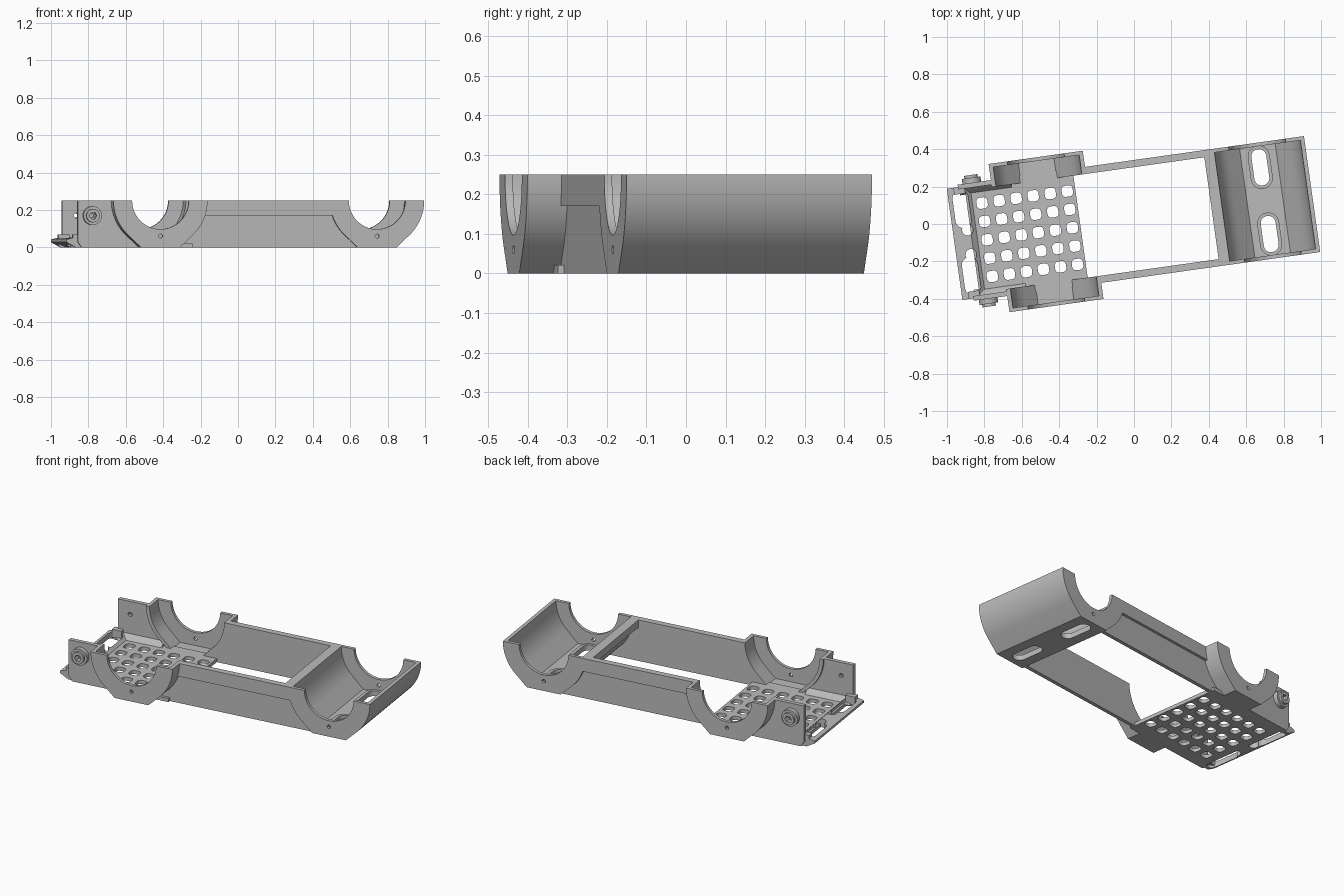
import bpy, bmesh
from math import sin, cos, tan, pi, radians
from mathutils import Matrix

if "Cube" in bpy.data.objects:
    bpy.data.objects.remove(bpy.data.objects["Cube"])

TOP, WALL = 0.25, 0.022          # rim height, shell thickness
LEFT, RIGHT, R = -0.471, 0.711, 0.254   # cradle centres and radius
HOLE = 0.153
HALF, WIDE = 0.313, 0.40         # half widths of the body and the wide cradle
PLACE = Matrix.Rotation(radians(8), 4, 'Z') @ Matrix.Translation((0, 0.026, 0))

grey = bpy.data.materials.new("plain_grey")
grey.use_nodes = True
grey.diffuse_color = (0.5, 0.5, 0.5, 1)
grey.node_tree.nodes["Principled BSDF"].inputs["Base Color"].default_value = (0.5, 0.5, 0.5, 1)
parts = []


def prism(name, outlines, a, b, axis='y', keep=True):
    """Extrude one or more outlines from a to b along an axis."""
    if not isinstance(outlines[0], list):
        outlines = [outlines]
    put = {'x': lambda p, t: (t, p[0], p[1]),
           'y': lambda p, t: (p[0], t, p[1]),
           'z': lambda p, t: (p[0], p[1], t)}[axis]
    bm = bmesh.new()
    for pts in outlines:
        lo = [bm.verts.new(put(p, a)) for p in pts]
        hi = [bm.verts.new(put(p, b)) for p in pts]
        bm.faces.new(lo)
        bm.faces.new(hi[::-1])
        for i in range(len(pts)):
            j = (i + 1) % len(pts)
            bm.faces.new((lo[j], lo[i], hi[i], hi[j]))
    bmesh.ops.recalc_face_normals(bm, faces=bm.faces)
    bm.transform(PLACE)
    mesh = bpy.data.meshes.new(name)
    bm.to_mesh(mesh)
    bm.free()
    mesh.materials.append(grey)
    ob = bpy.data.objects.new(name, mesh)
    bpy.context.collection.objects.link(ob)
    if keep:
        parts.append(ob)
    else:
        ob.hide_render = True
    return ob


def cut(ob, outlines, a, b, axis='y'):
    """Subtract extruded outlines from an object."""
    cutter = prism("cutter", outlines, a, b, axis, keep=False)
    mod = ob.modifiers.new("cut", 'BOOLEAN')
    mod.operation, mod.solver, mod.object = 'DIFFERENCE', 'EXACT', cutter
    bpy.context.view_layer.objects.active = ob
    bpy.ops.object.modifier_apply(modifier=mod.name)
    bpy.data.objects.remove(cutter)


def box(x0, x1, y0, y1):
    return [(x0, y0), (x1, y0), (x1, y1), (x0, y1)]


def ring(cx, cy, r, n=24):
    return [(cx + r * cos(2 * pi * i / n), cy + r * sin(2 * pi * i / n)) for i in range(n)]


def rounded(cx, cy, w, h, r, n=6):
    """Rectangle with round corners."""
    pts = []
    for q, (sx, sy) in enumerate([(1, 1), (-1, 1), (-1, -1), (1, -1)]):
        for i in range(n + 1):
            a = (q + i / n) * pi / 2
            pts.append((cx + sx * (w / 2 - r) + r * cos(a), cy + sy * (h / 2 - r) + r * sin(a)))
    return pts


def side(cx, r, s):
    """Half cradle profile from rim to floor: an arc, then a 45 degree slope."""
    arc = [(cx + s * r * cos(i * pi / 40), TOP - r * sin(i * pi / 40)) for i in range(11)]
    return arc + [(cx + s * r * tan(pi / 8), TOP - r)]


def cradle(cx, r):
    return side(cx, r, 1) + side(cx, r, -1)[::-1]


def lift(pts):
    """Seat the lowest profile points exactly on the ground."""
    return [(x, max(0, z + R - TOP)) if z < 0.002 else (x, z) for x, z in pts]


def shell(cx):
    return lift(cradle(cx, R)) + cradle(cx, R - WALL)[::-1]


def end_plate(cx):
    arc = [(cx - HOLE * cos(pi * i / 32), TOP - HOLE * sin(pi * i / 32)) for i in range(33)]
    return lift(cradle(cx, R)) + arc


# Right cradle: trough, end plates, divider lip and rimmed floor slots
trough = prism("right_trough", shell(RIGHT), -HALF, HALF)
slots = [rounded(RIGHT, s * 0.18, 0.08, 0.195, 0.039) for s in (1, -1)]
rims = [rounded(RIGHT, s * 0.18, 0.118, 0.232, 0.058) for s in (1, -1)]
cut(trough, slots, -0.1, 0.1, 'z')
rim = prism("slot_rims", rims, 0.005, 0.032, 'z')
cut(rim, slots, -0.1, 0.1, 'z')
prism("divider_lip", box(0.422, 0.475, 0.205, TOP), -0.29, 0.29)

# Perforated floor of the left bay
floor = prism("perforated_floor", box(-0.87, -0.285, -HALF, HALF), 0, WALL, 'z')
grid = [rounded(-0.789 + 0.092 * i, 0.099 * j, 0.06, 0.06, 0.02, 4)
        for i in range(6) for j in range(-2, 3)]
cut(floor, grid, -0.1, 0.1, 'z')

# Slotted tongue at the left end
tongue = prism("end_tongue", [(-0.915, 0), (-0.965, 0.028), (-0.965, 0.042), (-0.935, 0.05),
                              (-0.87, 0.05), (-0.84, WALL), (-0.84, 0)], -0.3, 0.3)
cut(tongue, [rounded(-0.9, s * 0.18, 0.085, 0.2, 0.04) for s in (1, -1)], -0.1, 0.1, 'z')
cut(tongue, [ring(-0.885, s * 0.067, 0.03) for s in (1, -1)], -0.1, 0.1, 'z')

for s, tag in ((1, "back"), (-1, "front")):
    # Cradle end plates with a small fixing hole under each round opening
    for cx, edge, label in ((LEFT, WIDE, "left"), (RIGHT, HALF, "right")):
        plate = prism(f"{tag}_{label}_end_plate", end_plate(cx), s * (edge - 0.02), s * edge)
        cut(plate, ring(cx, 0.06, 0.011, 12), s * 0.2, s * 0.5)

    # Wide cradle trough
    prism(f"{tag}_left_trough", shell(LEFT), s * 0.275, s * WIDE)

    # Rail between the cradles, thinner below its top band
    rail = lift(side(LEFT, R, 1)) + lift(side(RIGHT, R, -1))[::-1]
    prism(f"{tag}_rail", rail, s * 0.275, s * 0.297)
    band = [(-0.235, TOP), (-0.235, 0.17), (0.475, 0.17), (0.475, TOP)]
    prism(f"{tag}_rail_band", band, s * 0.29, s * HALF)

    # Side wall of the left bay, with a pin hole
    wall = prism(f"{tag}_side_wall", [(-0.905, TOP), (-0.905, 0.03), (-0.885, 0)]
                 + lift(side(LEFT, R, -1))[::-1], s * 0.288, s * HALF)
    cut(wall, ring(-0.83, 0.17, 0.013, 12), s * 0.2, s * 0.5)
    prism(f"{tag}_wall_fillet", [(s * 0.255, 0.015), (s * 0.265, 0.03), (s * 0.29, 0.055),
                                 (s * 0.29, 0.015)], -0.9, -0.62, 'x')
    prism(f"{tag}_corner_block", box(-0.93, -0.87, 0.02, 0.07), s * 0.262, s * 0.3)

    # Round boss with a hexagonal socket
    boss = prism(f"{tag}_boss", ring(-0.828, 0.17, 0.05, 32), s * 0.305, s * 0.34)
    cap = prism(f"{tag}_boss_cap", ring(-0.828, 0.17, 0.036, 32), s * 0.33, s * 0.355)
    for ob in (boss, cap):
        cut(ob, ring(-0.828, 0.17, 0.02, 6), s * 0.32, s * 0.4)
        cut(ob, ring(-0.83, 0.17, 0.012, 12), s * 0.2, s * 0.5)

# Smooth the arcs and keep the edges sharp
bpy.ops.object.select_all(action='DESELECT')
for ob in parts:
    ob.select_set(True)
bpy.context.view_layer.objects.active = parts[0]
bpy.ops.object.shade_smooth_by_angle(angle=radians(30))
